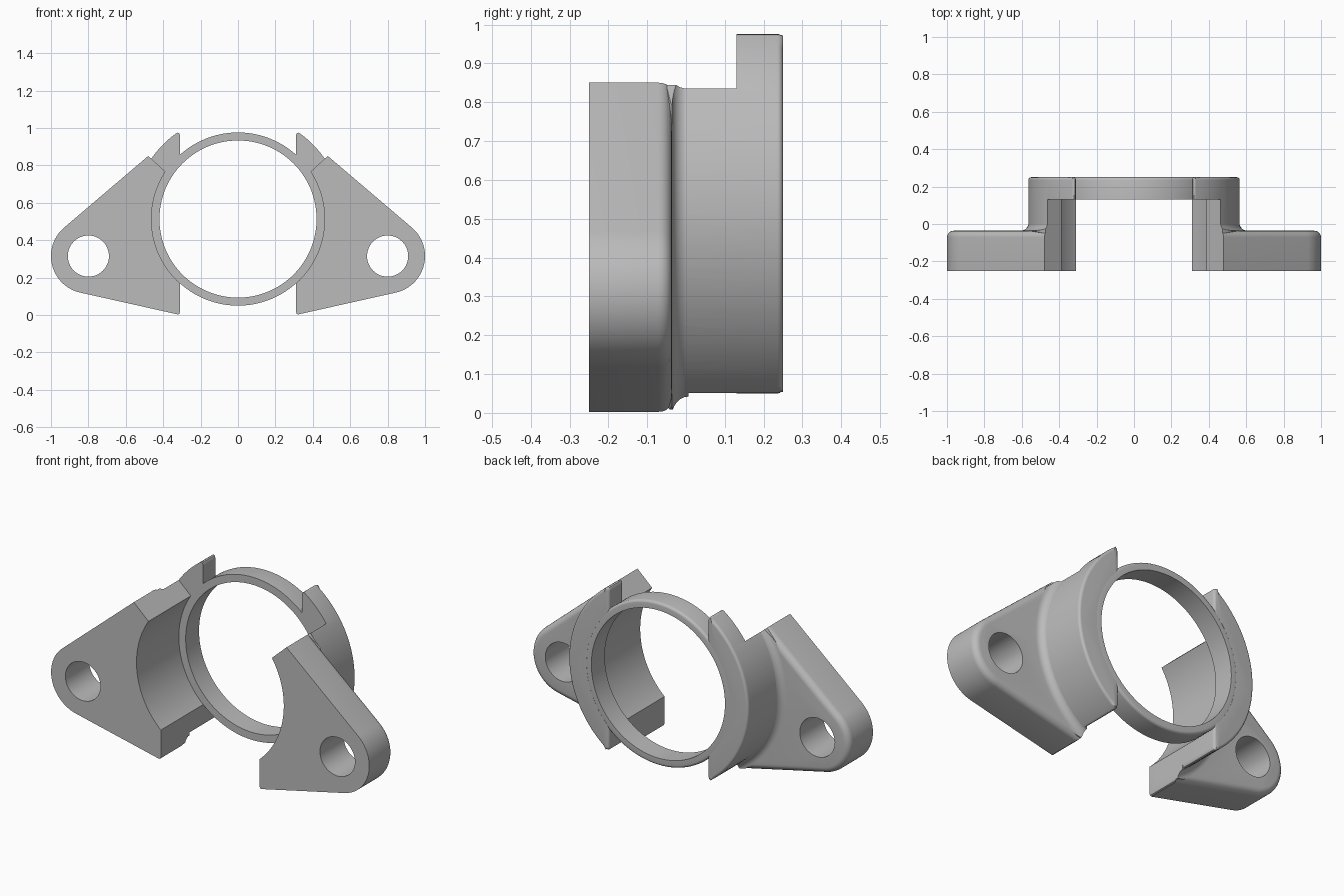
import bpy, bmesh
from math import sin, cos, acos, atan2, hypot, pi
from mathutils import Vector

old = bpy.data.objects.get("Cube")
if old:
    bpy.data.objects.remove(old, do_unlink=True)

CZ = 0.513                      # height of the bore axis
R_OUT, R_BORE, R_RING = 0.565, 0.463, 0.42
SIDE = 0.31                     # inner side of each half
LUG = (0.8, 0.315)              # bolt hole centre
FRONT, STEP, BACK, PLATE = -0.25, 0.13, 0.25, -0.036

grey = bpy.data.materials.new("plain grey")
grey.use_nodes = True
grey.diffuse_color = (0.5, 0.5, 0.5, 1)
grey.node_tree.nodes["Principled BSDF"].inputs["Base Color"].default_value = (0.5, 0.5, 0.5, 1)


def finish(name, bm):
    bmesh.ops.recalc_face_normals(bm, faces=bm.faces[:])
    mesh = bpy.data.meshes.new(name)
    bm.to_mesh(mesh)
    bm.free()
    mesh.materials.append(grey)
    ob = bpy.data.objects.new(name, mesh)
    bpy.context.collection.objects.link(ob)
    return ob


def arc(cx, cz, r, a0, a1, n):
    return [(cx + r * cos(a0 + (a1 - a0) * i / n),
             cz + r * sin(a0 + (a1 - a0) * i / n)) for i in range(n + 1)]


def circle(cx, cz, r, n=128):
    return arc(cx, cz, r, 0, 2 * pi, n)[:-1]


def prism(name, pts, y0, y1, round_back=0, round_corner=0):
    """Extrude an x-z outline along y, optionally rounding end corners and the back rim."""
    bm = bmesh.new()
    face = bm.faces.new([bm.verts.new((x, y0, z)) for x, z in pts])
    ext = bmesh.ops.extrude_face_region(bm, geom=[face])["geom"]
    bmesh.ops.translate(bm, vec=(0, y1 - y0, 0),
                        verts=[g for g in ext if isinstance(g, bmesh.types.BMVert)])
    if round_corner:
        edges = [e for e in bm.edges if abs(e.verts[0].co.y - e.verts[1].co.y) > 0.01
                 and abs(e.verts[0].co.x - SIDE) < 1e-4]
        bmesh.ops.bevel(bm, geom=edges, offset=round_corner, segments=4,
                        profile=0.5, affect='EDGES')
    if round_back:
        edges = [e for e in bm.edges if all(abs(v.co.y - y1) < 1e-5 for v in e.verts)]
        bmesh.ops.bevel(bm, geom=edges, offset=round_back, segments=5,
                        profile=0.5, affect='EDGES')
    return finish(name, bm)


def lathe(name, profile, steps=128):
    """Spin a closed (radius, y) profile around the bore axis."""
    bm = bmesh.new()
    vs = [bm.verts.new((r, y, CZ)) for r, y in profile]
    es = [bm.edges.new((vs[i - 1], vs[i])) for i in range(len(vs))]
    bmesh.ops.spin(bm, geom=vs + es, cent=(0, 0, CZ), axis=(0, 1, 0),
                   angle=2 * pi, steps=steps)
    bmesh.ops.remove_doubles(bm, verts=bm.verts[:], dist=1e-5)
    return finish(name, bm)


def boolean(ob, tool, op):
    tool.hide_render = True
    mod = ob.modifiers.new("cut", 'BOOLEAN')
    mod.operation, mod.solver, mod.object = op, 'EXACT', tool
    apply(ob, mod)
    bpy.data.objects.remove(tool, do_unlink=True)


def apply(ob, mod):
    bpy.context.view_layer.objects.active = ob
    bpy.ops.object.modifier_apply(modifier=mod.name)


def smooth(ob):
    bpy.ops.object.select_all(action='DESELECT')
    ob.select_set(True)
    bpy.context.view_layer.objects.active = ob
    bpy.ops.object.shade_smooth_by_angle(angle=0.5)


def ear_outline(inset=0):
    """Outline wrapped tightly around the barrel circle and the lug circle."""
    big, small = 0.568 - inset, 0.2 - inset
    dx, dz = LUG[0], LUG[1] - CZ
    axis, spread = atan2(dz, dx), acos((big - small) / hypot(dx, dz))
    return (arc(*LUG, small, axis - spread, axis + spread, 32)
            + arc(0, CZ, big, axis + spread, axis - spread + 2 * pi, 64))


# Ear plate with a rounded back rim
half = prism("clamp_half", ear_outline(), FRONT, PLATE, round_back=0.035)

# Concave fillet from plate to barrel, kept inside the ear outline
f = 0.042
fillet = lathe("fillet", [(0.3, -0.2)] + [(R_OUT - 0.001 + f - f * sin(a * pi / 12),
               PLATE + f - f * cos(a * pi / 12)) for a in range(7)] + [(0.3, PLATE + f)])
boolean(fillet, prism("fillet_limit", ear_outline(0.008), -0.4, 0.1), 'INTERSECT')
boolean(half, fillet, 'UNION')

# Straight inner side with a rounded lower corner
boolean(half, prism("side_limit", [(SIDE, 0.016), (0.314, 0.006), (0.323, 0.002),
        (1.1, -0.1), (1.1, 1.2), (SIDE, 1.2)], -0.5, 0.5), 'INTERSECT')

# Barrel sector
a = acos(SIDE / R_OUT)
boolean(half, prism("barrel", arc(0, CZ, R_OUT, -a, a, 48), -0.2, BACK,
                    round_back=0.015, round_corner=0.03), 'UNION')

# Slanted top cut, bore and bolt hole
boolean(half, prism("top_cut", [(0.2, 0.593), (0.8, 1.145), (0.2, 1.3)], -0.5, STEP), 'DIFFERENCE')
boolean(half, prism("bore", circle(0, CZ, R_BORE), -0.5, STEP + 0.005), 'DIFFERENCE')
boolean(half, prism("ring_seat", circle(0, CZ, 0.45), 0, 0.5), 'DIFFERENCE')
boolean(half, prism("bolt_hole", circle(*LUG, 0.11, 48), -0.5, 0.5), 'DIFFERENCE')

# Opposite half
mirror = half.modifiers.new("mirror", 'MIRROR')
mirror.use_axis[0] = True
apply(half, mirror)
smooth(half)

# Thin ring joining both halves at the back
b = 0.015
rim = [(R_BORE - b + b * cos(i * pi / 8), BACK - b + b * sin(i * pi / 8)) for i in range(5)]
ring = lathe("joining_ring", [(R_RING, STEP), (R_BORE, STEP)] + rim + [(R_RING, BACK)])
smooth(ring)
